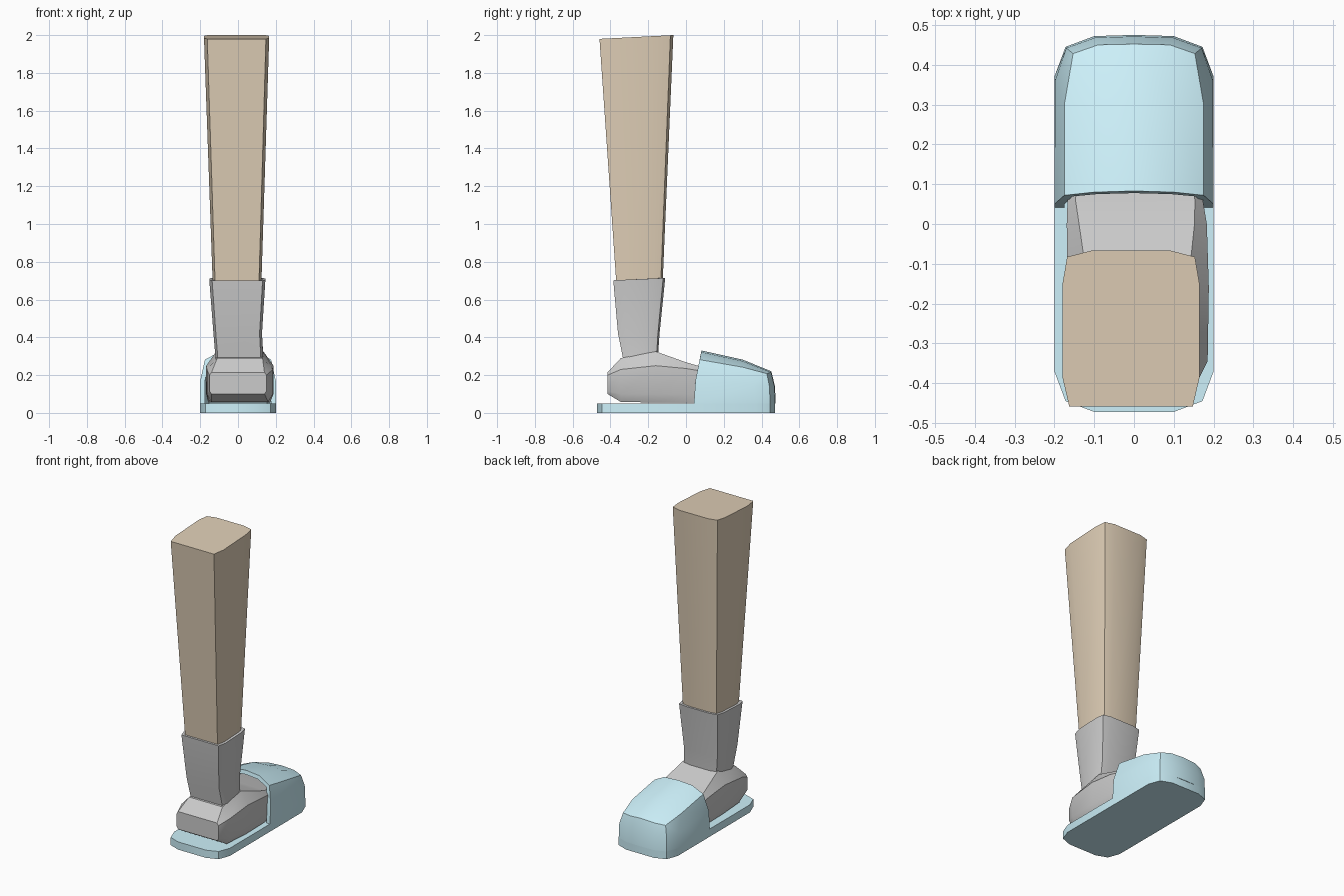
import bpy, bmesh, math

if "Cube" in bpy.data.objects:
    bpy.data.objects.remove(bpy.data.objects["Cube"])


def material(name, color):
    m = bpy.data.materials.new(name)
    m.diffuse_color = color
    m.use_nodes = True
    m.node_tree.nodes["Principled BSDF"].inputs["Base Color"].default_value = m.diffuse_color
    return m


skin = material("tan", (0.74, 0.62, 0.47, 1))
blue = material("pale_blue", (0.61, 0.88, 0.96, 1))


def make(name, verts, faces, mat=None, recalc=True, mods=()):
    me = bpy.data.meshes.new(name)
    me.from_pydata(verts, [], faces)
    if recalc:
        bm = bmesh.new()
        bm.from_mesh(me)
        bmesh.ops.recalc_face_normals(bm, faces=bm.faces)
        bm.to_mesh(me)
        bm.free()
    ob = bpy.data.objects.new(name, me)
    bpy.context.collection.objects.link(ob)
    if mat:
        me.materials.append(mat)
    bpy.ops.object.select_all(action='DESELECT')
    ob.select_set(True)
    bpy.context.view_layer.objects.active = ob
    for kind, settings in mods:
        mod = ob.modifiers.new(kind, kind)
        for k, v in settings.items():
            setattr(mod, k, v)
        bpy.ops.object.modifier_apply(modifier=mod.name)
    bpy.ops.object.shade_smooth_by_angle(angle=math.radians(30))
    return ob


def loft(name, rings, mat=None):
    # skin a list of equal rings and cap both ends
    n = len(rings[0])
    verts = [p for r in rings for p in r]
    faces = [(k * n + i, k * n + (i + 1) % n, (k + 1) * n + (i + 1) % n, (k + 1) * n + i)
             for k in range(len(rings) - 1) for i in range(n)]
    last = (len(rings) - 1) * n
    faces += [tuple(range(n)), tuple(range(last, last + n))]
    return make(name, verts, faces, mat)


# Shared leg cross-section in unit coordinates
SECTION = [(0.9, -1), (1, -0.62), (1, 0.56), (0.93, 0.92), (0.58, 1),
           (-0.58, 1), (-0.93, 0.92), (-1, 0.56), (-1, -0.62), (-0.9, -1)]


def leg_ring(x0, x1, y0, y1, z, tilt=0.0):
    cx, hx, cy, hy = (x0 + x1) / 2, (x1 - x0) / 2, (y0 + y1) / 2, (y1 - y0) / 2
    return [(cx + hx * u, cy + hy * v, z + tilt * v) for u, v in SECTION]


# Lower leg
loft("lower_leg", [leg_ring(-0.133, 0.123, -0.367, -0.125, 0.66),
                   leg_ring(-0.18, 0.165, -0.458, -0.067, 1.99, 0.01)], skin)

# Sock cuff with a turned-in rim
loft("sock_cuff", [leg_ring(-0.115, 0.135, -0.33, -0.15, 0.25),
                   leg_ring(-0.12, 0.133, -0.335, -0.147, 0.31, 0.012),
                   leg_ring(-0.13, 0.127, -0.36, -0.14, 0.42),
                   leg_ring(-0.152, 0.145, -0.385, -0.11, 0.708, 0.006),
                   leg_ring(-0.136, 0.128, -0.371, -0.123, 0.708, 0.006),
                   leg_ring(-0.134, 0.124, -0.369, -0.125, 0.68)])


# Sock foot: y, centre x, half widths (bottom, side, top), heights (bottom to top)
def foot_ring(y, cx, wb, w, wt, zb, z1, z2, zt):
    half = [(wb, zb), (w, z1), (w, z2), (wt, zt)]
    return [(cx + x, y, z) for x, z in half] + [(cx - x, y, z) for x, z in reversed(half)]


loft("sock_foot", [foot_ring(*s) for s in (
    (-0.415, 0.0, 0.14, 0.15, 0.14, 0.10, 0.115, 0.20, 0.215),
    (-0.345, 0.01, 0.15, 0.175, 0.12, 0.058, 0.10, 0.23, 0.29),
    (-0.16, 0.01, 0.16, 0.178, 0.125, 0.055, 0.10, 0.25, 0.325),
    (0.0, 0.007, 0.16, 0.176, 0.145, 0.055, 0.10, 0.235, 0.268),
    (0.06, 0.003, 0.16, 0.17, 0.15, 0.055, 0.10, 0.225, 0.25),
    (0.25, 0.0, 0.15, 0.16, 0.13, 0.055, 0.09, 0.18, 0.215),
    (0.40, 0.0, 0.10, 0.12, 0.09, 0.06, 0.08, 0.14, 0.16))])

# Slipper sole
quarter = [(0.2, 0.37), (0.172, 0.445), (0.1, 0.472)]
front = quarter + [(-x, y) for x, y in reversed(quarter)]
outline = front + [(-x, -y) for x, y in front]
loft("slipper_sole", [[(x, y, z) for x, y in outline] for z in (0, 0.05)], blue)

# Slipper toe cover: half shell, mirrored and thickened inward
base = [(0.2, 0.042), (0.2, 0.37), (0.172, 0.445), (0.1, 0.472), (0, 0.475)]
bottom = [(x, y, 0.05) for x, y in base]
middle = [(0.2, 0.05, 0.17), (0.198, 0.36, 0.15), (0.17, 0.442, 0.14),
          (0.098, 0.468, 0.14), (0, 0.471, 0.14)]
top = [(0.175, 0.072, 0.282), (0.175, 0.30, 0.242), (0.153, 0.428, 0.208),
       (0.09, 0.45, 0.215), (0, 0.452, 0.22)]
ridge = [(0, 0.083, 0.33), (0.1, 0.08, 0.322), (0, 0.3, 0.282), (0.1, 0.3, 0.274)]
faces = [(r + i, r + i + 1, r + i + 6, r + i + 5) for r in (0, 5) for i in range(4)]
faces += [(10, 11, 18, 16), (16, 18, 17, 15), (11, 12, 13, 18), (18, 13, 14, 17)]
make("slipper_toe_cover", bottom + middle + top + ridge, faces, blue, False,
     [('MIRROR', {"use_clip": True}),
      ('SOLIDIFY', {"thickness": 0.025, "offset": -1})])
